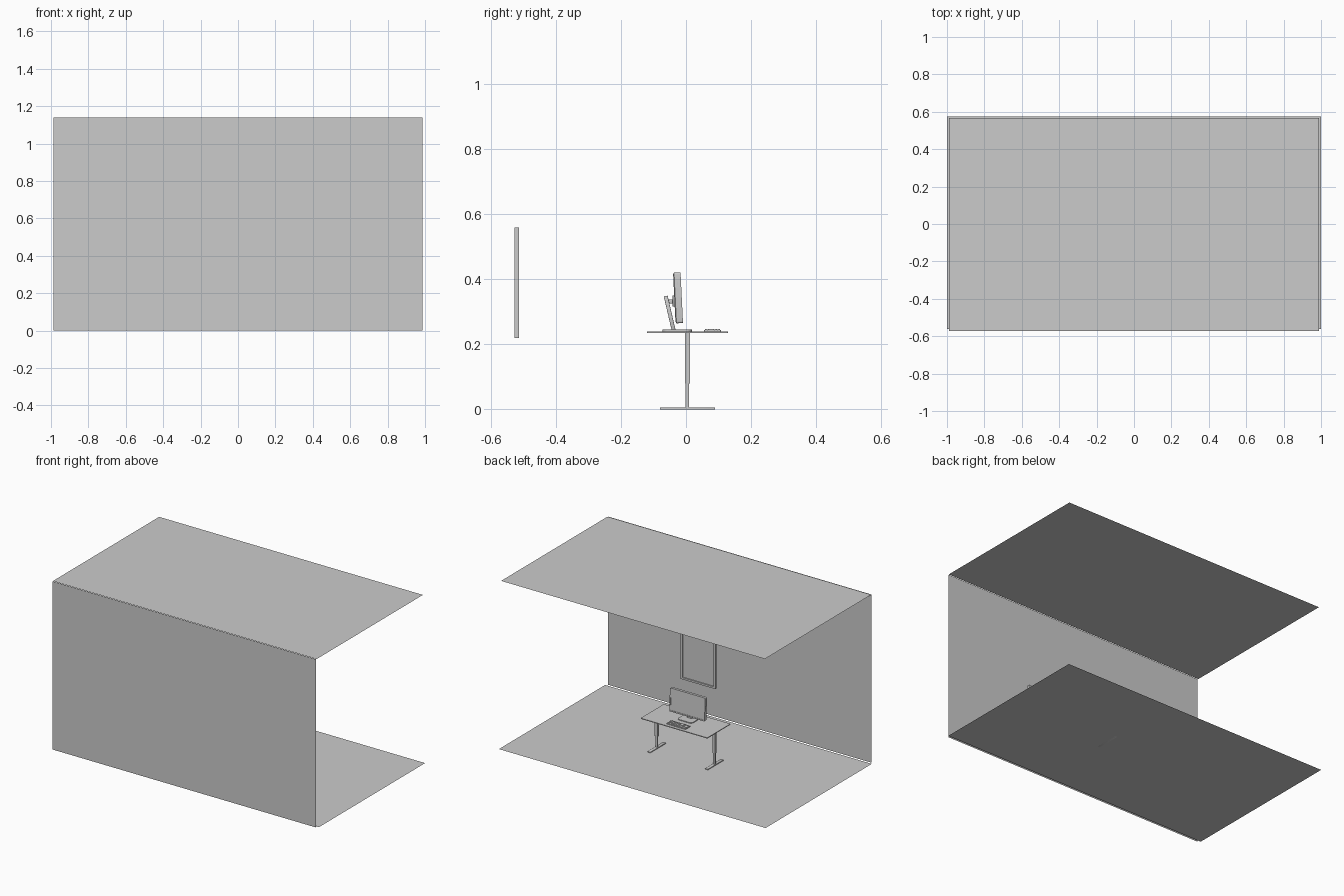
import bpy, bmesh, math
from mathutils import Matrix, Vector

if "Cube" in bpy.data.objects:
    bpy.data.objects.remove(bpy.data.objects["Cube"])


def finish(name, bm, mat=None, smooth=False):
    if mat is not None:
        bm.transform(mat)
    me = bpy.data.meshes.new(name)
    bm.to_mesh(me)
    bm.free()
    ob = bpy.data.objects.new(name, me)
    bpy.context.collection.objects.link(ob)
    if smooth:
        bpy.context.view_layer.objects.active = ob
        ob.select_set(True)
        bpy.ops.object.shade_smooth_by_angle(angle=math.radians(35))
        ob.select_set(False)
    return ob


def plane(name, *pts):
    bm = bmesh.new()
    bm.faces.new([bm.verts.new(p) for p in pts])
    return finish(name, bm)


def add_box(bm, lo, hi):
    lo, hi = Vector(lo), Vector(hi)
    m = Matrix.Translation((lo + hi) / 2) @ Matrix.Diagonal((*(hi - lo), 1))
    return bmesh.ops.create_cube(bm, size=1, matrix=m)["verts"]


def box(name, lo, hi, bevel=0, mat=None):
    bm = bmesh.new()
    add_box(bm, lo, hi)
    if bevel:
        bmesh.ops.bevel(bm, geom=bm.edges[:], offset=bevel, segments=2,
                        profile=0.5, affect='EDGES')
    return finish(name, bm, mat, bevel > 0)


def slab(lo, hi, axis, radius, seg=5):
    """Box whose four edges along one axis are rounded."""
    bm = bmesh.new()
    add_box(bm, lo, hi)
    edges = [e for e in bm.edges
             if abs((e.verts[0].co - e.verts[1].co).normalized()[axis]) > 0.9]
    bmesh.ops.bevel(bm, geom=edges, offset=radius, segments=seg,
                    profile=0.5, affect='EDGES')
    return bm


def face_towards(bm, direction):
    bm.normal_update()
    d = Vector(direction)
    return max(bm.faces, key=lambda f: (f.normal.dot(d) > 0.99) * f.calc_area())


# Room: floor, ceiling and one wall, all single sheets
plane("floor", (-1, -.562, 0), (1, -.562, 0), (1, .576, 0), (-1, .576, 0))
plane("ceiling", (-.989, -.571, 1.14), (.989, -.571, 1.14), (.989, .568, 1.14), (-.989, .568, 1.14))
plane("wall", (-.987, -.575, 0), (.987, -.575, 0), (.987, -.575, 1.14), (-.987, -.575, 1.14))

# Picture frame with a recessed panel
bm = bmesh.new()
add_box(bm, (.14, -.527, .22), (.40, -.514, .56))
f = face_towards(bm, (0, 1, 0))
bmesh.ops.inset_region(bm, faces=[f], thickness=.018)
bmesh.ops.inset_region(bm, faces=[f], thickness=.0005, depth=-.007)
finish("picture_frame", bm)

# Desk top
finish("desk_top", slab((-.25, -.12, .235), (.25, .129, .240), 2, .004, 3))

# Desk legs: telescoping column on a long foot
for side, s in (("left", -1), ("right", 1)):
    x = .216 * s
    box(side + "_foot", (x - .011, -.08, .0), (x + .011, .089, .006), .001)
    box(side + "_lower_column", (x - .007, -.001, .005), (x + .007, .009, .09))
    box(side + "_upper_column", (x - .010, -.003, .08), (x + .010, .012, .235))
box("desk_crossbar", (-.216, -.002, .227), (.216, .011, .235))

# Monitor, leaning back a little; built around its own centre
tilt = Matrix.Translation((0, -.023, .343)) @ Matrix.Rotation(math.radians(2.8), 4, 'X')
bm = slab((-.132, -.010, -.078), (.132, .010, .078), 1, .006)
f = face_towards(bm, (0, 1, 0))
bmesh.ops.inset_region(bm, faces=[f], thickness=.008)
bmesh.ops.inset_region(bm, faces=[f], thickness=.0005, depth=-.002)
f = face_towards(bm, (0, -1, 0))
bmesh.ops.inset_region(bm, faces=[f], thickness=.005, depth=.003)
finish("monitor", bm, tilt, True)

# Small sockets on the monitor edges
bm = bmesh.new()
for s in (-1, 1):
    for i in range(4):
        z = .045 - .022 * i
        add_box(bm, (s * .1322 - .0008, -.003, z - .006), (s * .1322 + .0008, .001, z + .006))
finish("monitor_side_slots", bm, tilt)

# Stand: joint, slanted arm and rounded base
box("monitor_mount_plate", (-.025, -.041, .316), (.025, -.033, .350), .001)
box("monitor_joint", (-.010, -.056, .326), (.010, -.038, .338), .001)
arm = Matrix.Translation((0, -.0505, .297)) @ Matrix.Rotation(math.radians(13), 4, 'X')
box("stand_arm", (-.018, -.006, -.054), (.018, .006, .053), .001, arm)
finish("stand_base", slab((-.055, -.072, .240), (.055, .018, .245), 2, .018, 6), smooth=True)

# Keyboard with rows of keys
finish("keyboard_body", slab((-.072, .055, .240), (.072, .108, .2445), 2, .003, 3))
bm = bmesh.new()
rows, cols = 5, 15
dx, dy = .138 / cols, .048 / rows
for r in range(rows):
    y = .0575 + r * dy
    for c in range(cols):
        if r == rows - 1 and 4 <= c <= 9:
            continue
        x = -.069 + c * dx
        add_box(bm, (x + .0006, y + .0006, .244), (x + dx - .0006, y + dy - .0006, .247))
y = .0575 + (rows - 1) * dy
add_box(bm, (-.069 + 4 * dx + .0006, y + .0006, .244), (-.069 + 10 * dx - .0006, y + dy - .0006, .247))
finish("keyboard_keys", bm)
